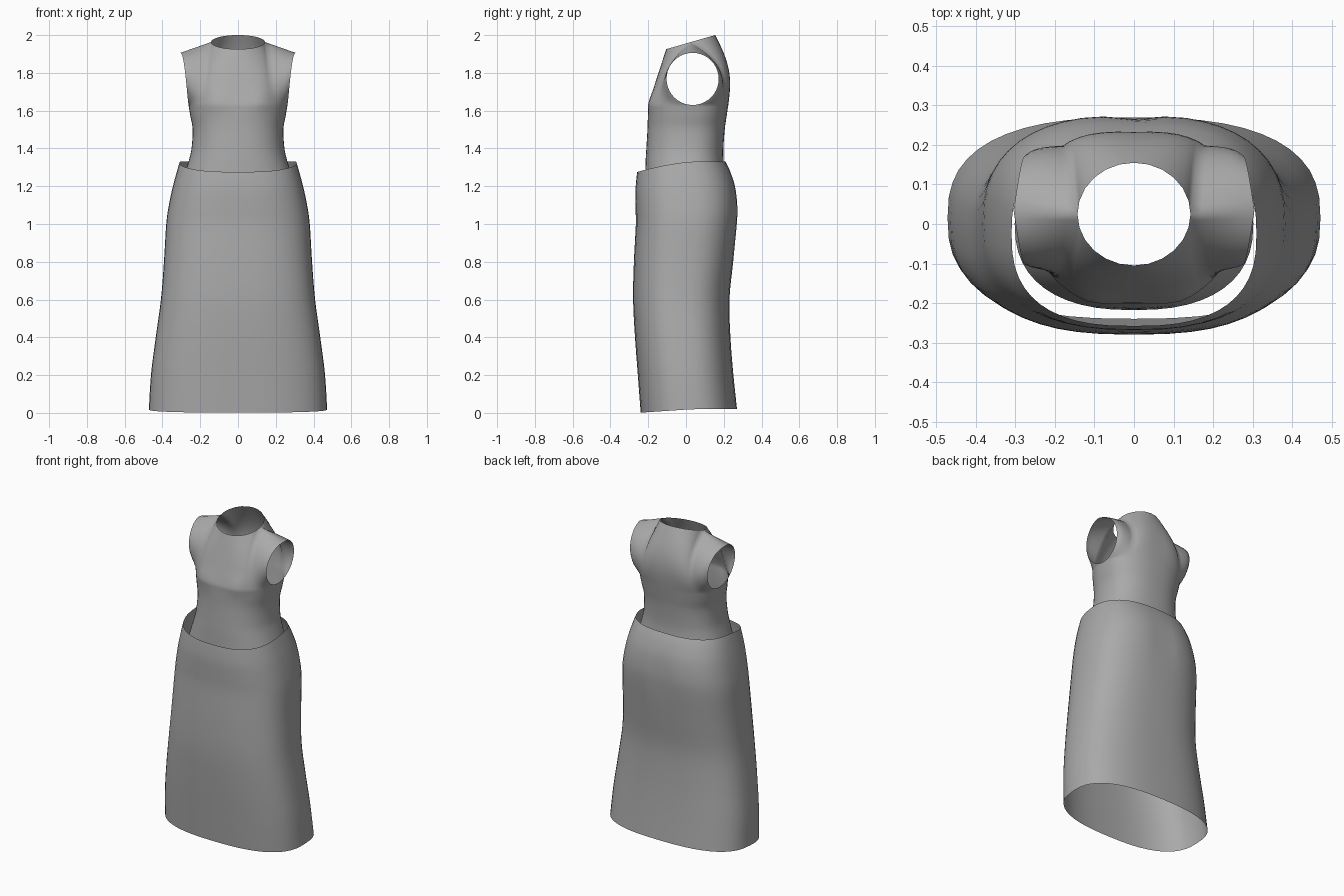
import bpy, bmesh
from math import sin, cos, pi, exp
from mathutils import Vector

if "Cube" in bpy.data.objects:
    bpy.data.objects.remove(bpy.data.objects["Cube"])

grey = bpy.data.materials.new("grey cloth")
grey.use_nodes = True
grey.diffuse_color = (0.4, 0.4, 0.4, 1)
grey.node_tree.nodes["Principled BSDF"].inputs["Base Color"].default_value = (0.4, 0.4, 0.4, 1)
HALF = 24  # columns in each front or back half


def spow(v, p):
    return abs(v) ** p * (1 if v >= 0 else -1)


def smooth_keys(keys, steps):
    """Catmull-Rom interpolation through rows of numbers."""
    out = []
    for i in range(len(keys) - 1):
        a, b, c, d = (keys[max(0, min(len(keys) - 1, i + k))] for k in (-1, 0, 1, 2))
        for s in range(steps):
            t = s / steps
            out.append([q + t * (r - p) / 2 + t * t * (p - 2.5 * q + 2 * r - d2 / 2)
                        + t ** 3 * (1.5 * (q - r) + (d2 - p) / 2)
                        for p, q, r, d2 in zip(a, b, c, d)])
    return out + [list(keys[-1])]


def half_ring(z, w, y_front, y_back, mid, n, side):
    """Half of a rounded cross-section; side is -1 for front, 1 for back."""
    depth = y_back - mid if side > 0 else mid - y_front
    row = []
    for i in range(HALF + 1):
        a = (i / HALF * 2 - 1) * pi / 2
        row.append(Vector((w * spow(sin(a), 2 / n),
                           mid + side * depth * abs(cos(a)) ** (2 / n), z)))
    return row


def add_grid(bm, rows):
    verts = [[bm.verts.new(p) for p in row] for row in rows]
    for low, high in zip(verts, verts[1:]):
        for i in range(len(low) - 1):
            bm.faces.new((low[i], low[i + 1], high[i + 1], high[i]))


def finish(bm, name):
    bmesh.ops.remove_doubles(bm, verts=bm.verts, dist=0.0005)
    bmesh.ops.recalc_face_normals(bm, faces=bm.faces)
    mesh = bpy.data.meshes.new(name)
    bm.to_mesh(mesh)
    bm.free()
    mesh.materials.append(grey)
    mesh.polygons.foreach_set("use_smooth", [True] * len(mesh.polygons))
    bpy.context.collection.objects.link(bpy.data.objects.new(name, mesh))


# Skirt: height, half width, front, back
skirt_keys = [(0, .472, -.24, .27), (.2, .46, -.255, .25), (.4, .435, -.27, .235),
              (.6, .408, -.28, .23), (.8, .392, -.276, .25), (1, .38, -.266, .272),
              (1.1, .366, -.267, .275), (1.2, .345, -.268, .262), (1.28, .324, -.263, .235),
              (1.33, .31, -.258, .21)]
bm = bmesh.new()
for side in (-1, 1):
    rows = []
    for z, w, yf, yb in smooth_keys(skirt_keys, 4):
        row = half_ring(z, w, yf, yb, (yf + yb) / 2, 2.6, side)
        for p in row:
            f = min(1, max(0, (p.y + .26) / .3))
            # waist dips at the front, hem lifts at the back
            p.z += -.055 * (1 - f) ** 1.5 * (z / 1.33) ** 6 + .02 * f * (1 - z / 1.33) ** 4
            if side > 0:  # soft hollow between the hips
                p.y -= .01 * exp(-(p.x / .06) ** 2 - ((z - 1.08) / .15) ** 2)
        rows.append(row)
    add_grid(bm, rows)
finish(bm, "skirt")

# Bodice waist and ribs: height, half width, front, back, side seam depth
waist_keys = [(1.2, .302, -.218, .215, .0), (1.33, .262, -.214, .2, .01),
              (1.4, .246, -.21, .198, .015), (1.5, .24, -.204, .205, .02),
              (1.57, .252, -.202, .215, .03), (1.63, .262, -.2, .224, .035)]
bm = bmesh.new()
arm_y, arm_z, arm_r = .035, 1.768, .138
neck_w, neck_y, neck_d = .143, .025, .13
tip = Vector((.305, arm_y, arm_z + arm_r))


def top_edge(u, side):
    """Neckline in the middle, shoulder seams at both ends."""
    a = max(-1, min(1, u * 2)) * pi / 2
    y = side * neck_d * cos(a)
    p = Vector((neck_w * sin(a), neck_y + y, 1.963 + .288 * y))
    if abs(u) > .5:
        end = Vector((tip.x * (1 if u > 0 else -1), tip.y, tip.z))
        p = p.lerp(end, abs(u) * 2 - 1)
    return p


for side in (-1, 1):
    rows = [half_ring(*k, 2.4, side) for k in smooth_keys(waist_keys, 4)]
    base = rows[-1]
    # Chest and upper back, bounded by the armholes
    for j in range(1, 21):
        v = j / 20
        row = []
        for i, low in enumerate(base):
            u = i / HALF * 2 - 1
            sgn = 1 if u >= 0 else -1
            arm = Vector((sgn * (.262 + .043 * v ** 1.6),
                          arm_y + side * arm_r * sin(pi * v), arm_z - arm_r * cos(pi * v)))
            corner = base[-1 if u > 0 else 0]
            chord = corner.lerp(Vector((sgn * tip.x, tip.y, tip.z)), v)
            p = low.lerp(top_edge(u, side), v) + (arm - chord) * abs(u) ** 1.5
            if side > 0:
                p.y += .037 * sin(pi * v) * (1 - u ** 4)
            row.append(p)
        rows.append(row)
    # Gentle bust
    if side < 0:
        for row in rows:
            for p in row:
                p.y -= .012 * exp(-((abs(p.x) - .12) / .06) ** 2 - ((p.z - 1.65) / .06) ** 2)
    add_grid(bm, rows)
finish(bm, "bodice")
